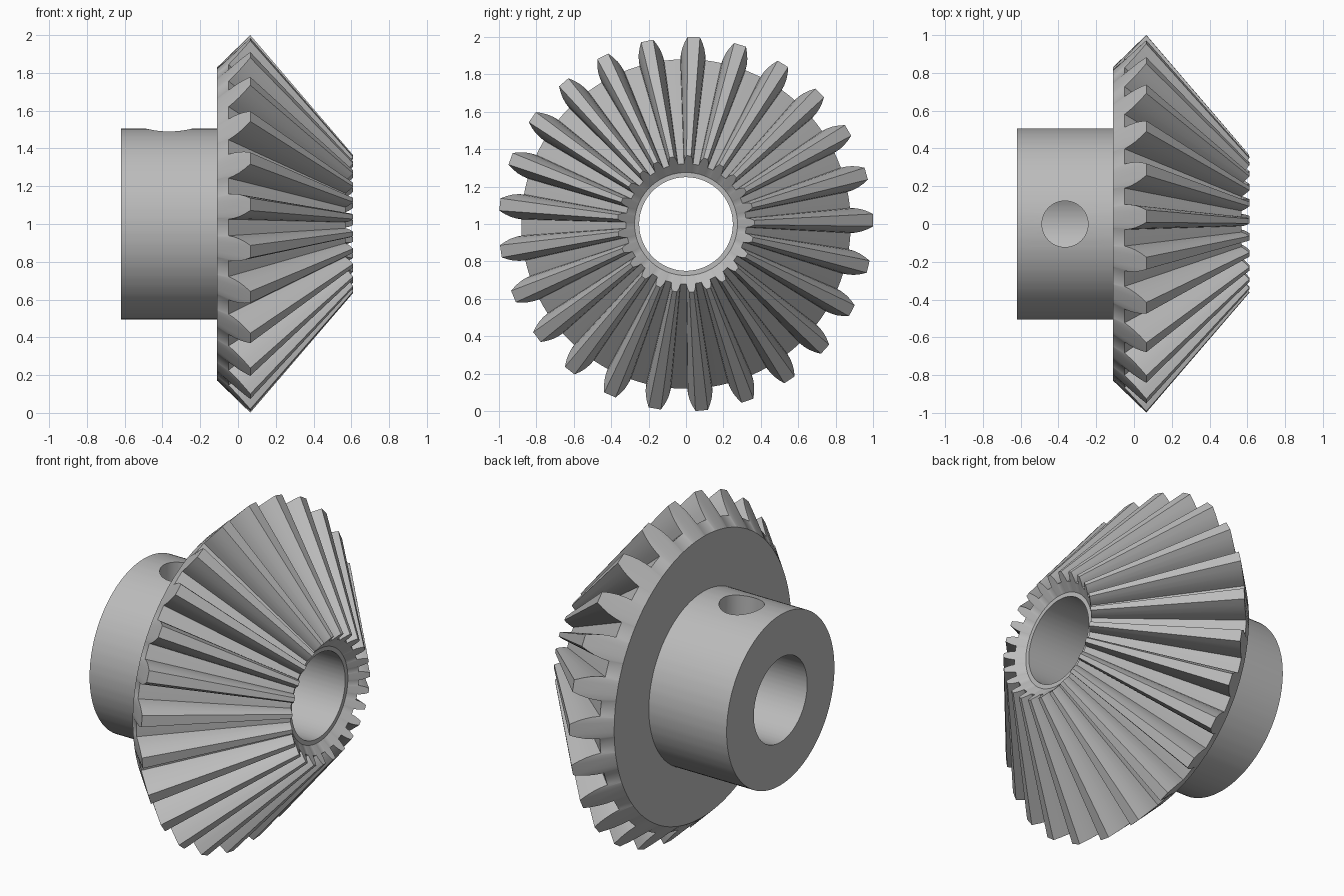
import bpy, bmesh, math
from mathutils import Vector

if "Cube" in bpy.data.objects:
    bpy.data.objects.remove(bpy.data.objects["Cube"], do_unlink=True)

TEETH = 25
PITCH = math.tau / TEETH
START = math.radians(2.4)
CENTRE_Z = 1.0
APEX_X = 0.923                       # point where the tooth lines meet
ROOT, TIP = (-0.05, 0.88), (0.065, 1.0)
INNER = 0.365                        # scale of the small tooth end
FLANK = [(0, 0.067), (0.25, 0.065), (0.5, 0.059), (0.75, 0.048), (1, 0.033)]

steel = bpy.data.materials.new("steel grey")
steel.use_nodes = True
grey = (0.5, 0.5, 0.5, 1)
steel.diffuse_color = grey
steel.node_tree.nodes["Principled BSDF"].inputs["Base Color"].default_value = grey


def tooth_outline():
    """Angle, x and radius of each point around the large tooth end."""
    points = []
    for i in range(TEETH):
        mid = START + i * PITCH
        for side, steps in ((-1, FLANK), (1, FLANK[::-1])):
            for t, half in steps:
                x = ROOT[0] + t * (TIP[0] - ROOT[0])
                r = ROOT[1] + t * (TIP[1] - ROOT[1])
                points.append((mid + side * half / r, x, r))
        points.append((mid + PITCH / 2, *ROOT))
    return points


outline = tooth_outline()
bm = bmesh.new()


def add_ring(points):
    return [bm.verts.new((x, r * math.sin(a), CENTRE_Z + r * math.cos(a)))
            for a, x, r in points]


def circle(x, r):
    return add_ring([(a, x, r) for a, _, _ in outline])


# Closed loft: back cone, teeth, dished front, bore, hub
rings = [
    circle(-0.11, 0.83),
    add_ring(outline),
    add_ring([(a, APEX_X + (x - APEX_X) * INNER, r * INNER) for a, x, r in outline]),
    circle(0.528, 0.275),
    circle(0.528, 0.25),
    circle(-0.62, 0.25),
    circle(-0.62, 0.505),
    circle(-0.11, 0.505),
]
count = len(outline)
for k, ring in enumerate(rings):
    following = rings[(k + 1) % len(rings)]
    for i in range(count):
        j = (i + 1) % count
        bm.faces.new((ring[i], ring[j], following[j], following[i]))
bmesh.ops.recalc_face_normals(bm, faces=bm.faces)
mesh = bpy.data.meshes.new("bevel_gear")
bm.to_mesh(mesh)
bm.free()
gear = bpy.data.objects.new("bevel_gear", mesh)
bpy.context.collection.objects.link(gear)
mesh.materials.append(steel)

# Set screw hole through the top of the hub
bpy.ops.mesh.primitive_cylinder_add(vertices=48, radius=0.122, depth=0.7,
                                    location=(-0.365, 0, CENTRE_Z + 0.35))
cutter = bpy.context.object
cutter.name = "screw_hole_cutter"
cutter.data.materials.append(steel)
cutter.hide_render = True
cut = gear.modifiers.new("screw_hole", 'BOOLEAN')
cut.operation = 'DIFFERENCE'
cut.solver = 'EXACT'
cut.object = cutter

bpy.ops.object.select_all(action='DESELECT')
gear.select_set(True)
bpy.context.view_layer.objects.active = gear
bpy.ops.object.modifier_apply(modifier=cut.name)
bpy.data.objects.remove(cutter, do_unlink=True)
bpy.ops.object.shade_smooth_by_angle(angle=math.radians(25))
